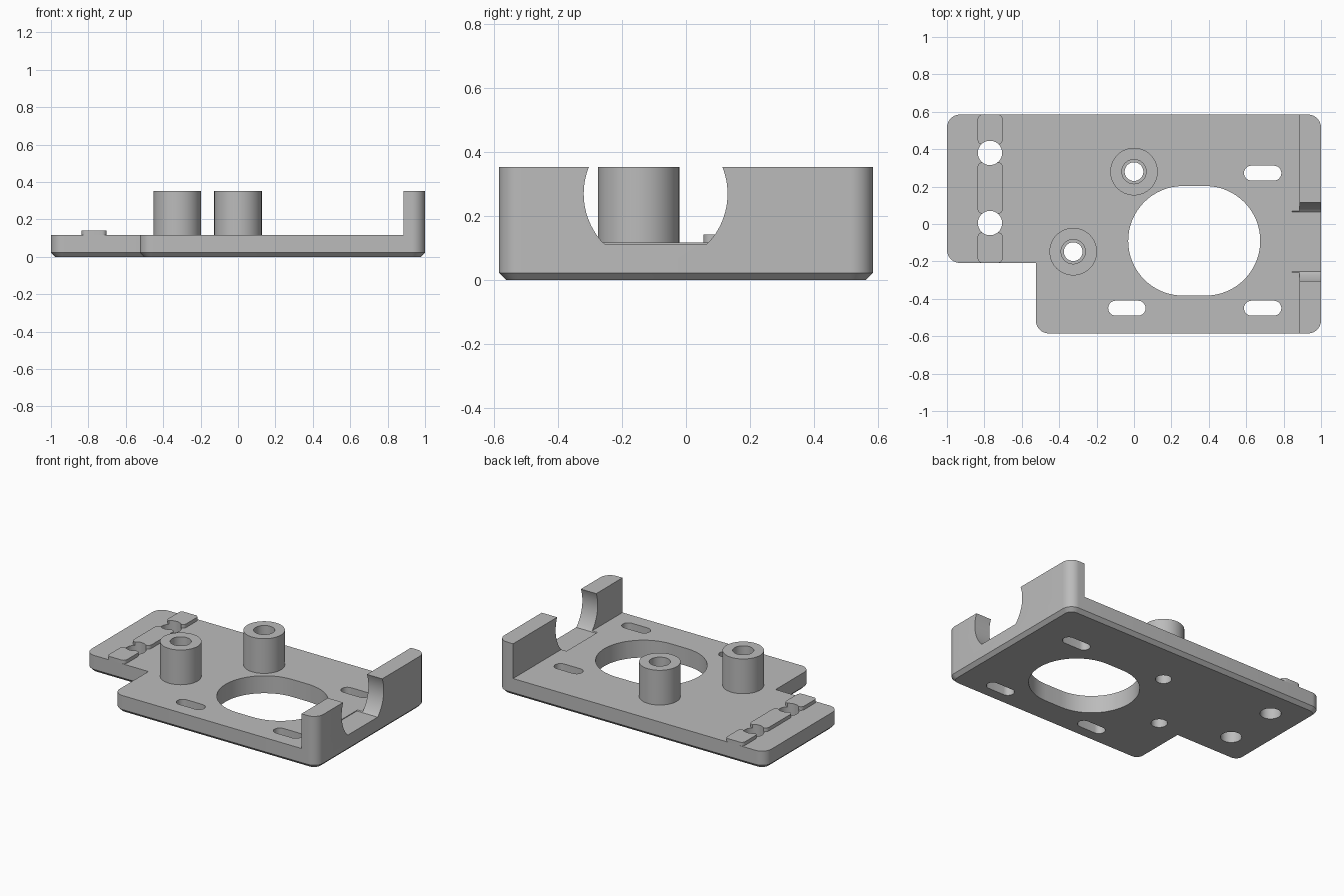
import bpy, bmesh
from math import radians, cos, sin, pi

cube = bpy.data.objects.get("Cube")
if cube:
    bpy.data.objects.remove(cube, do_unlink=True)

mat = bpy.data.materials.new("grey plastic")
mat.use_nodes = True
GREY = (0.5, 0.5, 0.5, 1)
mat.diffuse_color = GREY
mat.node_tree.nodes["Principled BSDF"].inputs["Base Color"].default_value = GREY

TOP, HIGH = 0.118, 0.353       # plate surface, wall and post tops
CHAMFER, CORNER = 0.023, 0.07


def arc(cx, cy, r, start, sweep, n):
    return [(cx + r * cos(radians(start + sweep * i / n)),
             cy + r * sin(radians(start + sweep * i / n))) for i in range(n + 1)]


def circle(cx, cy, r, n=48):
    return arc(cx, cy, r, 0, 360, n)[:-1]


def stadium(cx, cy, width, height, n=32):
    r, d = height / 2, (width - height) / 2
    return arc(cx + d, cy, r, -90, 180, n) + arc(cx - d, cy, r, 90, 180, n)


def rounded_box(x0, x1, y0, y1, r, n=6):
    return (arc(x1 - r, y0 + r, r, -90, 90, n) + arc(x1 - r, y1 - r, r, 0, 90, n)
            + arc(x0 + r, y1 - r, r, 90, 90, n) + arc(x0 + r, y0 + r, r, 180, 90, n))


def outline(inset):
    """Stepped plate outline with rounded outer corners."""
    r, c = CORNER - inset, CORNER
    return (arc(1 - c, -0.585 + c, r, -90, 90, 10) + arc(1 - c, 0.585 - c, r, 0, 90, 10)
            + arc(-1 + c, 0.585 - c, r, 90, 90, 10) + arc(-1 + c, -0.208 + c, r, 180, 90, 10)
            + [(-0.525 + inset, -0.208 + inset)]
            + arc(-0.525 + c, -0.585 + c, r, 180, 90, 10))


def loft(name, rings):
    """Solid through a list of equal-length closed 3D rings."""
    bm = bmesh.new()
    loops = [[bm.verts.new(p) for p in ring] for ring in rings]
    bm.faces.new(loops[0][::-1])
    bm.faces.new(loops[-1])
    n = len(loops[0])
    for a, b in zip(loops, loops[1:]):
        for i in range(n):
            j = (i + 1) % n
            bm.faces.new((a[i], a[j], b[j], b[i]))
    bmesh.ops.recalc_face_normals(bm, faces=bm.faces)
    mesh = bpy.data.meshes.new(name)
    bm.to_mesh(mesh)
    bm.free()
    mesh.materials.append(mat)
    obj = bpy.data.objects.new(name, mesh)
    bpy.context.collection.objects.link(obj)
    return obj


def prism(name, pts, z0, z1):
    return loft(name, [[(x, y, z) for x, y in pts] for z in (z0, z1)])


def select(obj):
    bpy.ops.object.select_all(action='DESELECT')
    obj.select_set(True)
    bpy.context.view_layer.objects.active = obj


def cut(obj, cutters):
    select(obj)
    for c in cutters:
        mod = obj.modifiers.new("cut", 'BOOLEAN')
        mod.operation, mod.solver, mod.object = 'DIFFERENCE', 'EXACT', c
        bpy.ops.object.modifier_apply(modifier=mod.name)


def hole(pts):
    c = prism("hole_cutter", pts, -0.2, 0.6)
    c.hide_render = True
    return c


# Positions of repeated features
posts = [(0, 0.28), (-0.325, -0.148)]
cable_holes = [(-0.77, 0.38), (-0.77, 0.005)]
slots = [(0.688, 0.272), (0.688, -0.45), (-0.038, -0.45)]

# Base plate with chamfered underside
plate = loft("base_plate", [[(x, y, z) for x, y in outline(inset)]
                            for inset, z in ((CHAMFER, 0), (0, CHAMFER), (0, TOP))])
cable_cutters = [hole(circle(x, y, 0.065)) for x, y in cable_holes]
plate_cutters = cable_cutters + [hole(circle(x, y, 0.05)) for x, y in posts]
plate_cutters += [hole(stadium(x, y, 0.2, 0.08, 12)) for x, y in slots]
plate_cutters.append(hole(stadium(0.322, -0.09, 0.706, 0.586)))

# Round opening through the end wall, with a flat floor just below the plate surface
start = -radians(44)
arc_pts = [(y, z) for y, z in circle(-0.095, 0.27, 0.225, 96)]
flat = [(y, max(z, 0.113)) for y, z in arc_pts]
ring = []
for p in flat:
    if p[1] > 0.113 or not ring or ring[-1][1] > 0.113:
        ring.append(p)
        last_floor = None
    else:
        last_floor = p
        if len(ring) > 1 and ring[-2][1] == 0.113:
            ring[-1] = p
        else:
            ring.append(p)
opening = loft("opening_cutter", [[(x, y, z) for y, z in ring] for x in (0.845, 1.2)])
opening.hide_render = True
cut(plate, plate_cutters + [opening])

# End wall, rounded on its outer corners
wall_pts = ([(0.885, -0.585)] + arc(1 - CORNER, -0.585 + CORNER, CORNER, -90, 90, 10)
            + arc(1 - CORNER, 0.585 - CORNER, CORNER, 0, 90, 10) + [(0.885, 0.585)])
wall = prism("end_wall", wall_pts, TOP, HIGH)
cut(wall, [opening])

# Hollow mounting posts
parts = [plate, wall]
for i, (x, y) in enumerate(posts):
    post = prism(f"mounting_post_{i + 1}", circle(x, y, 0.127, 64), TOP, HIGH)
    bore = hole(circle(x, y, 0.065))
    cut(post, [bore])
    plate_cutters.append(bore)
    parts.append(post)

# Raised rib sections between the cable holes
for i, (y0, y1) in enumerate([(0.425, 0.585), (0.055, 0.33), (-0.208, -0.045)]):
    rib = prism(f"rib_{i + 1}", rounded_box(-0.836, -0.702, y0, y1, 0.025), TOP, 0.142)
    cut(rib, cable_cutters)
    parts.append(rib)

for c in plate_cutters + [opening]:
    bpy.data.objects.remove(c, do_unlink=True)

# Smooth rounds, crisp edges
for obj in parts:
    select(obj)
    bpy.ops.object.shade_smooth_by_angle(angle=radians(30))
